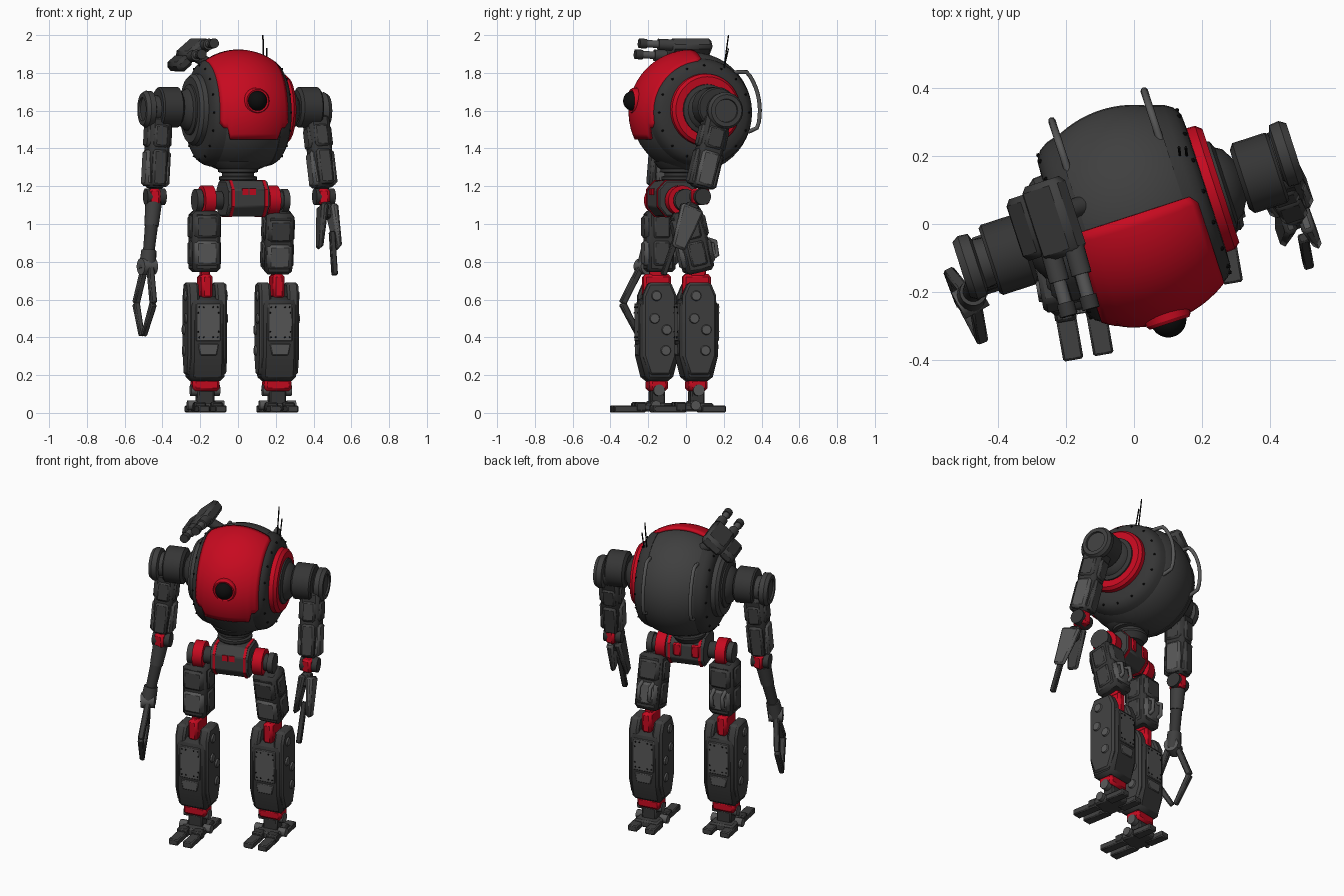
import bpy, bmesh, math
from math import sin, cos, pi, radians
from mathutils import Matrix, Vector

if "Cube" in bpy.data.objects:
    bpy.data.objects.remove(bpy.data.objects["Cube"])


def material(name, r, g, b):
    m = bpy.data.materials.new(name)
    m.use_nodes = True
    m.diffuse_color = (r, g, b, 1)
    m.node_tree.nodes["Principled BSDF"].inputs["Base Color"].default_value = (r, g, b, 1)
    return m


RED = material("red_paint", .57, .003, .014)
BODY = material("body_grey", .05, .05, .05)
DARK = material("dark_grey", .036, .036, .036)
LIGHT = material("light_grey", .095, .095, .095)
BLACK = material("black", .004, .004, .004)
WORLD = Matrix()


def T(x, y, z):
    return Matrix.Translation((x, y, z))


def R(deg, axis):
    return Matrix.Rotation(radians(deg), 4, axis)


def finish(name, bm, mat, frame=WORLD, bevel=0, angle=30):
    bmesh.ops.recalc_face_normals(bm, faces=bm.faces[:])
    bm.transform(frame)
    me = bpy.data.meshes.new(name)
    bm.to_mesh(me)
    bm.free()
    me.materials.append(mat)
    me.shade_smooth()
    me.set_sharp_from_angle(angle=radians(angle))
    ob = bpy.data.objects.new(name, me)
    bpy.context.collection.objects.link(ob)
    if bevel:
        b = ob.modifiers.new("bevel", "BEVEL")
        b.width, b.segments = bevel, 1
    return ob


def box(name, size, loc, mat, frame=WORLD, bevel=.008, taper=1):
    """Box; taper scales the lower end."""
    bm = bmesh.new()
    bmesh.ops.create_cube(bm, size=1)
    for v in bm.verts:
        k = taper if v.co.z < 0 else 1
        v.co = Vector((v.co.x * size[0] * k, v.co.y * size[1] * k, v.co.z * size[2]))
    return finish(name, bm, mat, frame @ T(*loc), bevel)


def aim(p0, p1, yaw=0):
    """Frame at p0 whose z axis runs towards p1, and the length."""
    d = Vector(p1) - Vector(p0)
    z = d.normalized()
    side = Vector((cos(radians(yaw)), sin(radians(yaw)), 0))
    if abs(z.dot(side)) > .95:
        side = Vector((0, 1, 0))
    y = z.cross(side).normalized()
    x = y.cross(z)
    m = Matrix((x, y, z)).transposed().to_4x4()
    return T(*p0) @ m, d.length


def beam(name, p0, p1, wx, wy, mat, frame=WORLD, yaw=0, bevel=.012, taper=1):
    m, n = aim(p1, p0, yaw)
    return box(name, (wx, wy, n), (0, 0, n / 2), mat, frame @ m, bevel, taper)


def lathe(name, profile, mat, frame=WORLD, seg=28):
    """Turn (height, radius) points round z."""
    bm = bmesh.new()
    rings = [[bm.verts.new((r * cos(2 * pi * i / seg), r * sin(2 * pi * i / seg), h))
              for i in range(seg)] for h, r in profile]
    for a, b in zip(rings, rings[1:]):
        for i in range(seg):
            j = (i + 1) % seg
            bm.faces.new((a[i], a[j], b[j], b[i]))
    bm.faces.new(rings[0])
    bm.faces.new(rings[-1])
    return finish(name, bm, mat, frame)


def cyl(name, p0, p1, r, mat, frame=WORLD, r2=None, seg=18):
    m, n = aim(p0, p1)
    return lathe(name, [(0, r), (n, r if r2 is None else r2)], mat, frame @ m, seg)


def prism(name, profile, width, mat, frame=WORLD, bevel=.02):
    """Extrude a (y, z) outline along x."""
    bm = bmesh.new()
    f = bm.faces.new([bm.verts.new((-width / 2, y, z)) for y, z in profile])
    g = bmesh.ops.extrude_face_region(bm, geom=[f])["geom"]
    bmesh.ops.translate(bm, vec=(width, 0, 0), verts=[v for v in g if isinstance(v, bmesh.types.BMVert)])
    return finish(name, bm, mat, frame, bevel)


def tube(name, pts, r, mat, frame=WORLD):
    cu = bpy.data.curves.new(name, "CURVE")
    cu.dimensions, cu.bevel_depth, cu.bevel_resolution = "3D", r, 2
    cu.use_fill_caps = True
    s = cu.splines.new("POLY")
    s.points.add(len(pts) - 1)
    for p, q in zip(s.points, pts):
        p.co = (*(frame @ Vector(q)), 1)
    cu.materials.append(mat)
    bpy.context.collection.objects.link(bpy.data.objects.new(name, cu))


def balls(name, pts, r, frame, detail=1):
    bm = bmesh.new()
    for p in pts:
        bmesh.ops.create_icosphere(bm, subdivisions=detail, radius=r, matrix=T(*p))
    finish(name, bm, BLACK, frame)


# Round torso with flat sides, turned to its left
TORSO = T(0, .03, 1.59) @ R(18, "Z")
lathe("torso", [(.215 * k / 10, math.sqrt(.32 ** 2 - (.215 * k / 10) ** 2)) for k in range(-10, 11)],
      BODY, TORSO @ R(90, "Y"), 44)

# Raised red front panel with a stepped lower edge
bm = bmesh.new()
steps, rows, rad = 20, 20, .326
cols = []
for i in range(steps + 1):
    u = -.185 + .37 * i / steps
    low = -.14 if abs(u) < .135 else (-.08 if abs(u) < .17 else -.055)
    start = .1 if abs(u) > .175 else .01
    r = math.sqrt(rad * rad - u * u)
    end = math.acos(low / r)
    cols.append([bm.verts.new((u, -r * sin(a), r * cos(a)))
                 for a in (start + (end - start) * j / rows for j in range(rows + 1))])
for a, b in zip(cols, cols[1:]):
    for j in range(rows):
        bm.faces.new((a[j], a[j + 1], b[j + 1], b[j]))
panel = finish("front_panel", bm, RED, TORSO)
sol = panel.modifiers.new("thickness", "SOLIDIFY")
sol.thickness, sol.offset = .016, 0

# Eye
EYE = TORSO @ T(0, -.3, .062) @ R(90, "X")
lathe("eye_ring", [(0, .07), (.028, .068), (.038, .061), (.034, .05)], RED, EYE)
balls("eye", [(0, 0, .026)], .053, EYE, 4)

# Side bands, shoulder sockets and shoulders
for s, side in ((1, "left"), (-1, "right")):
    F = TORSO @ R(90 * s, "Y")
    lathe(side + "_side_band", [(.15, .287), (.18, .278), (.205, .262), (.222, .235), (.225, .18)], DARK, F, 40)
    S = F @ T(-.015 * s, 0, 0)
    lathe(side + "_socket_ring", [(.2, .193), (.25, .19), (.268, .175), (.268, .14)], RED if s > 0 else BODY, S, 36)
    lathe(side + "_socket", [(.25, .138), (.276, .134), (.285, .112), (.305, .1), (.325, .065), (.35, .055)], DARK, S)
    balls(side + "_band_bolts", [(.25 * cos(k * pi / 8), .25 * sin(k * pi / 8), .214) for k in range(16)], .007, F)
    S = F @ T(-.028 * s, 0, 0)
    lathe(side + "_shoulder", [(.325, .09), (.338, .108), (.438, .108), (.447, .1)], DARK, S, 20)
    S = F @ (T(-.01, .03, -.018) if s > 0 else T(.018, 0, .008))
    lathe(side + "_shoulder_cap", [(.43, .07), (.468, .075), (.475, .095), (.505, .098), (.525, .085),
                                   (.525, .062), (.515, .06)], BODY, S)

# Back hoses and antennas
for x in (-.145, .14):
    arc = []
    for k in range(15):
        a = radians(-27 + 76 * k / 14)
        lift = .262 + .072 * min(1, 2.2 * sin(pi * k / 14))
        arc.append((x, lift * cos(a), .01 + lift * sin(a)))
    tube("back_hose", arc, .011, LIGHT, TORSO)
for x, top in ((.135, 2), (.155, 1.93)):
    cyl("antenna", (x, .2, 1.82), (x - .003, .225, top), .004, BLACK, seg=6)

# Shoulder gun: a tilted slab with twin barrels
GUN = T(-.25, 0, 1.905) @ R(18, "Z") @ R(-40, "Y")
box("gun_body", (.14, .23, .075), (.025, .01, 0), BODY, GUN, .018)
box("gun_side", (.09, .19, .065), (-.08, .01, -.004), DARK, GUN, .018)
cyl("gun_mount", (0, .02, 0), (.05, .02, -.12), .03, DARK, GUN)
for x in (-.025, .065):
    cyl("gun_sleeve", (x, -.08, 0), (x, -.17, .006), .03, BODY, GUN)
    cyl("gun_barrel", (x, -.17, .006), (x, -.26, .012), .02, LIGHT, GUN)
    cyl("gun_muzzle", (x, -.235, .01), (x, -.275, .013), .026, DARK, GUN)


# Upper arms
def upper_arm(side, p0, p1):
    beam(side + "_upper_arm", p0, p1, .12, .14, DARK, yaw=18, bevel=.02, taper=.85)
    m, n = aim(p1, p0, 18)
    for z, h, mat in ((.105, .19, LIGHT), (.275, .12, BODY)):
        box(side + "_arm_plate", (.135, .1, h), (0, 0, z), mat, m, .014)
        box(side + "_arm_front_plate", (.08, .155, h), (0, 0, z), BODY, m, .012)
    out = Vector((.05, .016, 0))
    joint = Vector(p1) - Vector((0, 0, .045))
    cyl(side + "_elbow", joint - out, joint + out, .044, DARK)
    box(side + "_elbow_cover", (.062, .098, .085), joint, RED, bevel=.012)


upper_arm("right", (-.42, -.1, 1.57), (-.44, -.13, 1.19))
upper_arm("left", (.41, .165, 1.57), (.455, .075, 1.19))

# Right forearm and claw
cyl("right_forearm", (-.445, -.135, 1.12), (-.475, -.205, .83), .038, DARK, r2=.03)
cyl("right_forearm_sleeve", (-.447, -.14, 1.11), (-.458, -.165, .99), .044, BODY, r2=.038)
cyl("right_wrist", (-.472, -.2, .86), (-.48, -.22, .76), .04, BODY, r2=.046)
cyl("right_claw_hinge", (-.515, -.24, .775), (-.445, -.2, .775), .044, LIGHT)
for path in ([(-.465, -.24, .77), (-.448, -.337, .58), (-.498, -.25, .41)],
             [(-.495, -.2, .77), (-.54, -.145, .58), (-.51, -.235, .41)]):
    beam("claw_finger", path[0], path[1], .034, .036, BODY, yaw=25, bevel=.006)
    beam("claw_tip", path[1], path[2], .034, .036, BODY, yaw=25, bevel=.006, taper=.8)

# Left forearm, with two plates and a rod
beam("left_forearm", (.46, .035, 1.11), (.475, .015, 1.03), .06, .07, DARK, yaw=18)
beam("left_inner_plate", (.448, .028, 1.1), (.432, -.035, .87), .04, .12, BODY, yaw=18, taper=.6)
beam("left_outer_plate", (.495, .035, 1.09), (.532, -.04, .87), .042, .13, LIGHT, yaw=18, taper=.6)
beam("left_rod", (.497, -.04, .96), (.512, -.12, .73), .03, .03, DARK, yaw=18, bevel=.005)

# Waist and pelvis
lathe("waist", [(1.2, .075), (1.235, .1), (1.25, .1), (1.255, .085), (1.27, .085), (1.275, .105),
                (1.29, .105), (1.3, .12), (1.33, .14)], DARK, T(0, -.03, 0))
HIPS = T(.015, -.08, 0) @ R(18, "Z")
octagon = [(.108 * k, 1.135 + .094 * j) for k, j in
           ((-1, -.45), (-.6, -1), (.6, -1), (1, -.45), (1, .5), (.6, 1), (-.6, 1), (-1, .5))]
prism("pelvis", octagon, .23, BODY, HIPS @ T(.012, 0, 0), .006)
for s in (-1, 1):
    wide = [(y * 1.03, 1.135 + (z - 1.135) * 1.03) for y, z in octagon]
    prism("pelvis_stripe", wide, .016, RED, HIPS @ T(.014 + .092 * s, 0, 0), 0)
    box("pelvis_front_mark", (.034, .006, .035), (.01 + .02 * s, -.109, 1.17), RED, HIPS, 0)
    box("pelvis_back_block", (.05, .03, .08), (.055 * s, .1, 1.15), RED, HIPS)
    cyl("hip_axle", (.11 * s, 0, 1.125), (.255 * s, 0, 1.125), .05, DARK, HIPS)
    a = .14 if s > 0 else .16
    cyl("hip_ring", (a * s, 0, 1.125), ((a + .06) * s, 0, 1.125), .079, RED, HIPS, seg=24)
    cyl("hip_cap", (.225 * s, 0, 1.125), (.258 * s, 0, 1.125), .06, BODY, HIPS)

# Legs; the right one stands forward
for side, x, y, lean in (("left", .205, .055, -.06), ("right", -.175, -.155, .015)):
    L = T(x, y, 0) @ R(10, "Z")
    # Thigh
    hip, knee = (0, lean, 1.07), (0, .015, .745)
    beam(side + "_thigh", hip, knee, .15, .155, DARK, L, bevel=.02)
    m, n = aim(knee, hip)
    M = L @ m
    for z, h, mat in ((.1, .14, LIGHT), (.24, .13, BODY)):
        box(side + "_thigh_plate", (.13, .18, h), (0, 0, z), mat, M, .018)
        box(side + "_thigh_side", (.168, .1, h), (0, 0, z), BODY, M, .015)
    for k in (-.035, .035):
        tube(side + "_thigh_hose", [(k, .06, .05), (k, .11, .07), (k, .115, .14), (k, .06, .17)], .012, LIGHT, M)
    # Knee
    box(side + "_knee", (.062, .15, .13), (0, 0, .67), RED, L, .015)
    box(side + "_knee_top", (.045, .09, .08), (0, .005, .745), RED, L, .01)
    # Shin
    prism(side + "_shin", [(-.07, .17), (.07, .17), (.103, .3), (.103, .58), (.08, .615), (-.08, .615),
                           (-.103, .58), (-.103, .3)], .19, DARK, L, .024)
    for k in (-1, 1):
        prism(side + "_shin_side", [(-.055, .2), (.055, .2), (.09, .3), (.09, .62), (.06, .69),
                                    (-.06, .69), (-.09, .62), (-.09, .3)], .062, BODY, L @ T(.075 * k, 0, 0), .012)
        for dy, z in ((-.02, .62), (-.03, .5), (.035, .44), (.03, .33)):
            cyl(side + "_shin_disc", (.1 * k, dy, z), (.115 * k, dy, z), .03, LIGHT, L, r2=.024, seg=14)
        box(side + "_shin_panel", (.13, .012, .2), (0, .104 * k, .48), LIGHT, L, .004)
        balls(side + "_panel_bolts", [(a, .11 * k, b) for a in (-.05, -.025, .025, .05) for b in (.4, .56)] +
              [(a, .11 * k, b) for a in (-.055, .055) for b in (.43, .53)], .005, L)
        box(side + "_shin_lower_panel", (.11, .012, .06), (0, .104 * k, .335), LIGHT, L, .004, .8)
    # Ankle
    box(side + "_ankle_cover", (.145, .1, .065), (0, 0, .148), RED, L, .015)
    cyl(side + "_ankle_axle", (-.078, 0, .12), (.078, 0, .12), .03, LIGHT, L)
    box(side + "_ankle_post", (.09, .075, .1), (0, 0, .07), DARK, L)
    # Foot with split toes
    box(side + "_foot", (.15, .17, .045), (0, -.005, .03), BODY, L, .01)
    for k in (-1, 1):
        box(side + "_toe", (.06, .17, .038), (.045 * k, -.155, .021), BODY, L, .006)
        box(side + "_toe_joint", (.064, .06, .05), (.046 * k, -.095, .032), DARK, L)
        box(side + "_heel", (.06, .13, .038), (.055 * k, .08, .021), BODY, L, .006)
        cyl(side + "_foot_pin", (.05 * k, -.02, .04), (.098 * k, -.02, .04), .026, LIGHT, L, seg=12)
